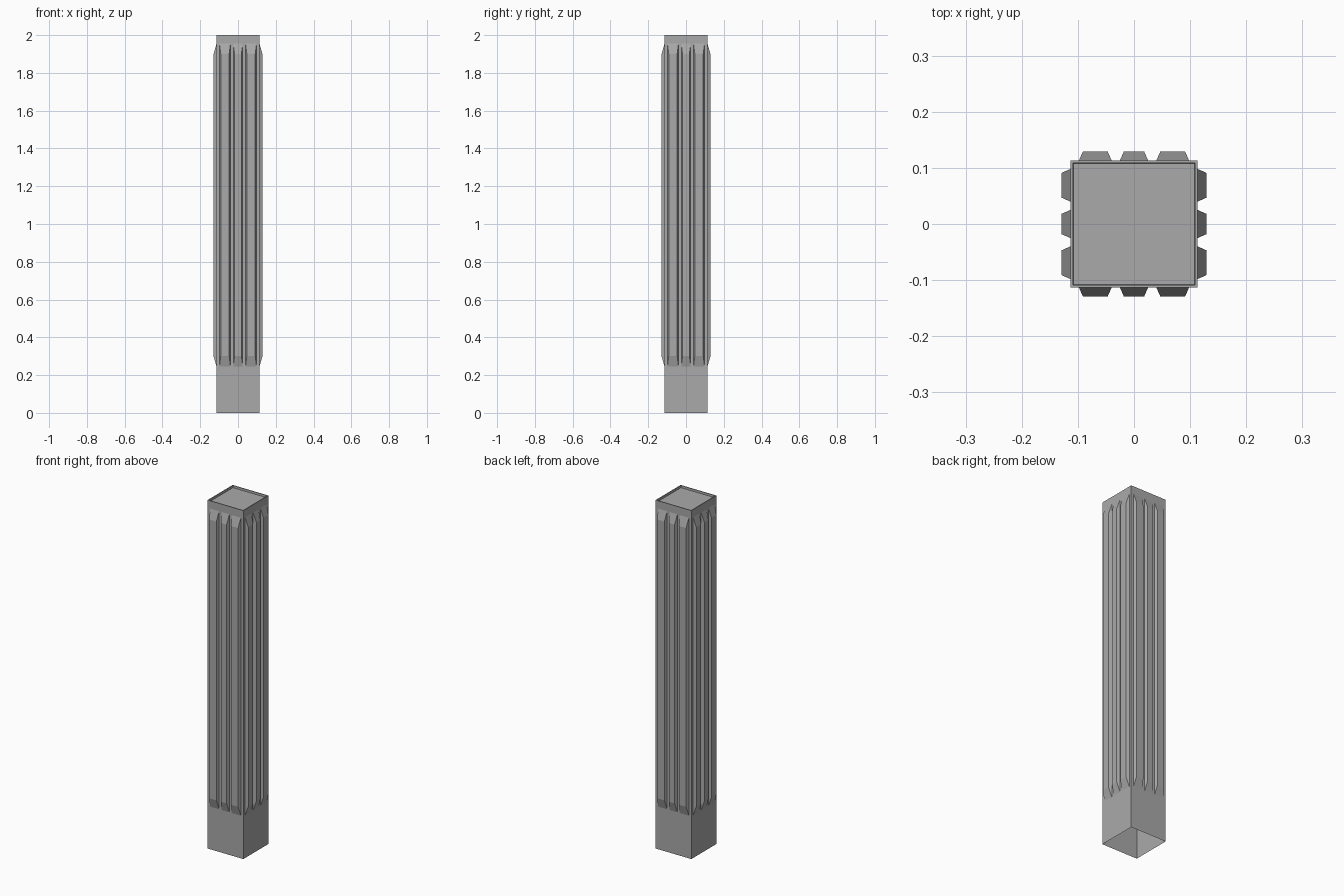
import bpy
import bmesh
from math import pi
from mathutils import Matrix, Vector

default_cube = bpy.data.objects.get("Cube")
if default_cube:
    bpy.data.objects.remove(default_cube, do_unlink=True)

HALF = 0.1135      # half width of the shaft
RIB_OUT = 0.1295   # outer plane of the ribs
HEIGHT = 2.0

grey = bpy.data.materials.new("stone_grey")
grey.use_nodes = True
colour = (0.4, 0.4, 0.4, 1)
grey.diffuse_color = colour
grey.node_tree.nodes["Principled BSDF"].inputs["Base Color"].default_value = colour


def add_object(name, bm):
    bmesh.ops.recalc_face_normals(bm, faces=bm.faces[:])
    mesh = bpy.data.meshes.new(name)
    bm.to_mesh(mesh)
    bm.free()
    mesh.materials.append(grey)
    obj = bpy.data.objects.new(name, mesh)
    bpy.context.collection.objects.link(obj)
    return obj


# Hollow square shaft, open below, with a shallow recessed cap
bm = bmesh.new()
bmesh.ops.create_cube(bm, size=1)
bmesh.ops.scale(bm, vec=(2 * HALF, 2 * HALF, HEIGHT), verts=bm.verts)
bmesh.ops.translate(bm, vec=(0, 0, HEIGHT / 2), verts=bm.verts)
bm.normal_update()
bottom = [f for f in bm.faces if f.normal.z < -0.9]
top = [f for f in bm.faces if f.normal.z > 0.9]
bmesh.ops.delete(bm, geom=bottom, context='FACES_ONLY')
bmesh.ops.inset_region(bm, faces=top, thickness=0.007)
bmesh.ops.inset_region(bm, faces=top, thickness=0.001, depth=-0.012)
add_object("shaft", bm)


def add_rib(name, centre, base_half, outer_half, turn):
    """Raised rib with sloped sides and ends, open where it meets the shaft."""
    bm = bmesh.new()
    rings = []
    for y, half, low, high in ((-HALF, base_half, 0.245, 1.955),
                               (-RIB_OUT, outer_half, 0.30, 1.90)):
        corners = ((-half, low), (half, low), (half, high), (-half, high))
        rings.append([bm.verts.new(Vector((centre + x, y, z))) for x, z in corners])
    base, outer = rings
    bm.faces.new(outer)
    for i in range(4):
        j = (i + 1) % 4
        bm.faces.new((base[i], base[j], outer[j], outer[i]))
    bmesh.ops.rotate(bm, cent=(0, 0, 0), matrix=Matrix.Rotation(turn, 3, 'Z'), verts=bm.verts)
    # Keep the rib faces pointing away from the shaft
    obj = add_object(name, bm)
    outward = Matrix.Rotation(turn, 3, 'Z') @ Vector((0, -1, 0))
    if obj.data.polygons[0].normal.dot(outward) < 0:
        obj.data.flip_normals()


# Three ribs on each of the four sides
for n, side in enumerate(("front", "left", "back", "right")):
    add_rib(side + "_rib_middle", 0, 0.025, 0.018, n * pi / 2)
    for label, s in (("a", -1), ("b", 1)):
        add_rib(side + "_rib_outer_" + label, s * 0.069, 0.029, 0.022, n * pi / 2)
